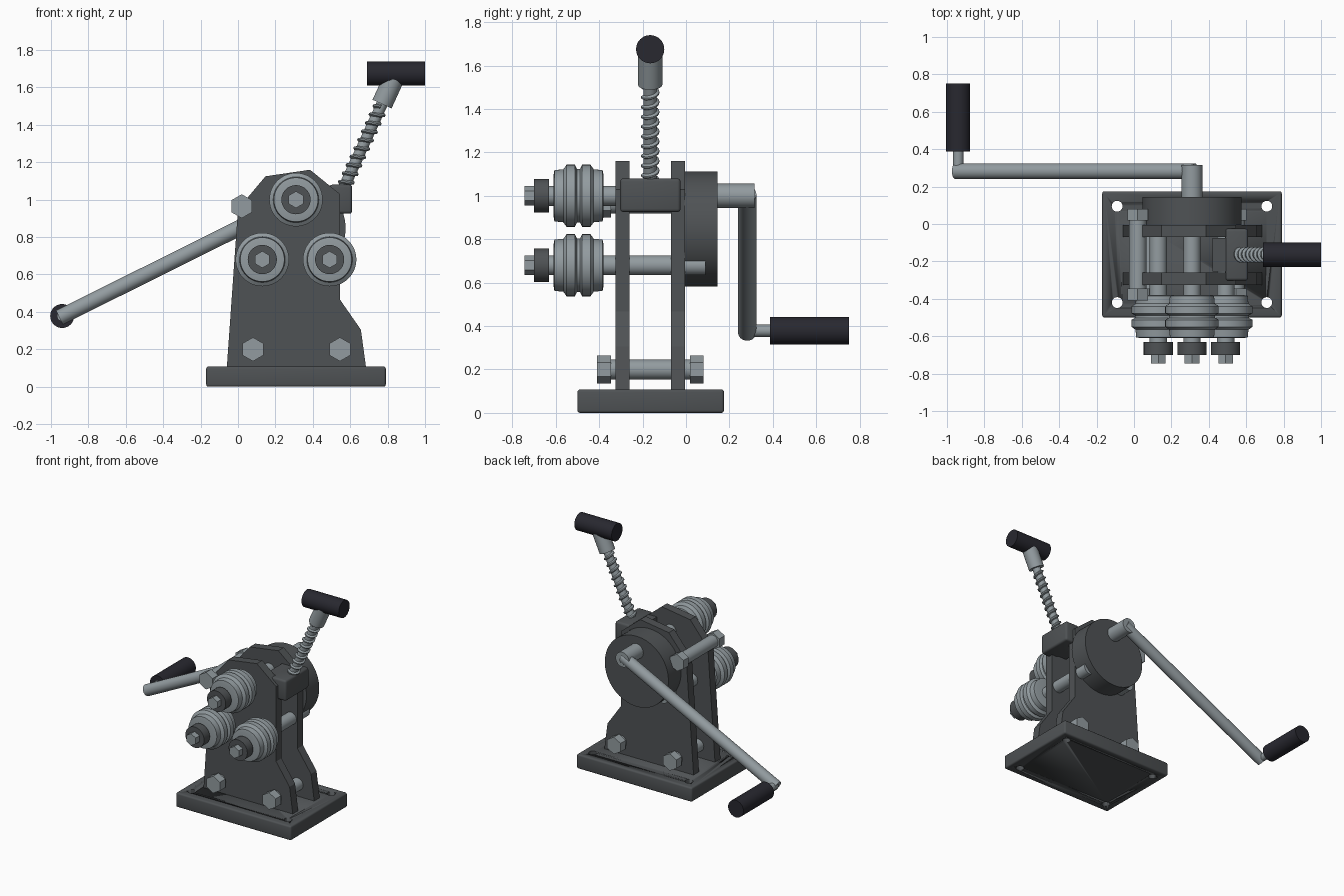
import bpy, bmesh, math
from mathutils import Vector

if "Cube" in bpy.data.objects:
    bpy.data.objects.remove(bpy.data.objects["Cube"])


def material(name, rgb):
    m = bpy.data.materials.new(name)
    m.diffuse_color = (*rgb, 1)
    m.use_nodes = True
    m.node_tree.nodes["Principled BSDF"].inputs["Base Color"].default_value = m.diffuse_color
    return m


DARK = material("dark_steel", (0.078, 0.085, 0.09))
SILVER = material("bare_steel", (0.29, 0.33, 0.35))
GRIP = material("black_rubber", (0.021, 0.021, 0.029))


def finish(name, bm, mat, smooth=True):
    bmesh.ops.recalc_face_normals(bm, faces=bm.faces)
    me = bpy.data.meshes.new(name)
    bm.to_mesh(me)
    bm.free()
    ob = bpy.data.objects.new(name, me)
    bpy.context.collection.objects.link(ob)
    me.materials.append(mat)
    if smooth:
        bpy.ops.object.select_all(action='DESELECT')
        ob.select_set(True)
        bpy.context.view_layer.objects.active = ob
        bpy.ops.object.shade_smooth_by_angle(angle=math.radians(30))
    return ob


def lathe(name, start, axis, profile, mat, sides=40, phase=0.0):
    """Solid of revolution: profile is (distance along axis, radius)."""
    start, axis = Vector(start), Vector(axis).normalized()
    ref = Vector((0, 0, 1)) if abs(axis.z) < 0.9 else Vector((0, 1, 0))
    u = (ref - axis * ref.dot(axis)).normalized()
    v = axis.cross(u)
    bm = bmesh.new()
    rings = []
    for d, r in profile:
        ring = []
        for i in range(sides):
            a = 2 * math.pi * i / sides + phase
            ring.append(bm.verts.new(start + axis * d + (u * math.cos(a) + v * math.sin(a)) * r))
        rings.append(ring)
    for a, b in zip(rings, rings[1:]):
        for i in range(sides):
            j = (i + 1) % sides
            bm.faces.new((a[i], a[j], b[j], b[i]))
    bm.faces.new(rings[0])
    bm.faces.new(rings[-1])
    return finish(name, bm, mat, sides > 8)


def rod(name, p, q, r, mat, sides=32):
    d = Vector(q) - Vector(p)
    return lathe(name, p, d, [(0, r), (d.length, r)], mat, sides)


def box(name, lo, hi, mat, bevel=0.0):
    bm = bmesh.new()
    bmesh.ops.create_cube(bm, size=1)
    for v in bm.verts:
        v.co = [(lo[k] + hi[k]) / 2 + v.co[k] * (hi[k] - lo[k]) for k in range(3)]
    if bevel:
        bmesh.ops.bevel(bm, geom=bm.edges[:], offset=bevel, segments=3,
                        profile=0.5, affect='EDGES')
    return finish(name, bm, mat)


# Base slab with four mounting holes
base = box("base", (-0.17, -0.5, 0), (0.79, 0.175, 0.108), DARK, 0.012)
for x in (-0.09, 0.71):
    for y in (-0.42, 0.095):
        cutter = rod("hole_cutter", (x, y, -0.1), (x, y, 0.3), 0.029, DARK, 24)
        cutter.hide_render = True
        cutter.hide_viewport = True
        mod = base.modifiers.new("hole", 'BOOLEAN')
        mod.operation = 'DIFFERENCE'
        mod.object = cutter

# Two upright side plates
OUTLINE = [(-0.06, 0.1), (0.685, 0.1), (0.657, 0.305), (0.545, 0.466),
           (0.545, 1.03), (0.385, 1.16), (0.147, 1.125), (0.0, 0.95)]
for name, y0, y1 in (("front_plate", -0.325, -0.26), ("back_plate", -0.07, -0.005)):
    bm = bmesh.new()
    face = bm.faces.new([bm.verts.new((x, y0, z)) for x, z in OUTLINE])
    ext = bmesh.ops.extrude_face_region(bm, geom=[face])
    for v in ext["geom"]:
        if isinstance(v, bmesh.types.BMVert):
            v.co.y = y1
    finish(name, bm, DARK, False)

# Tie bolts with a hex head at each end
for x, z in ((0.08, 0.2), (0.545, 0.2), (0.02, 0.965)):
    rod("tie_rod", (x, -0.36, z), (x, 0.04, z), 0.046, SILVER)
    for y0, y1 in ((-0.41, -0.345), (0.018, 0.08)):
        rod("bolt_head", (x, y0, z), (x, y1, z), 0.064, SILVER, 6)

# Grooved rollers on their shafts
ROLLER = [(0, 0.095), (0.004, 0.118), (0.045, 0.122), (0.06, 0.143), (0.098, 0.143),
          (0.108, 0.124), (0.122, 0.124), (0.132, 0.143), (0.17, 0.143),
          (0.185, 0.122), (0.226, 0.118), (0.23, 0.095)]
for x, z, end in ((0.31, 1.0, 0.05), (0.13, 0.68, 0.09), (0.49, 0.68, 0.09)):
    rod("roller_shaft", (x, -0.69, z), (x, end, z), 0.046, SILVER)
    lathe("roller", (x, -0.61, z), (0, 1, 0), ROLLER, SILVER, 48)
    rod("roller_nut", (x, -0.70, z), (x, -0.632, z), 0.078, DARK)
    rod("shaft_tip", (x, -0.745, z), (x, -0.68, z), 0.045, SILVER, 6)

# Gear housing drum and crank
rod("gear_housing", (0.31, -0.006, 0.847), (0.31, 0.145, 0.847), 0.265, DARK, 64)
rod("crank_shaft", (0.31, 0.1, 1.0), (0.31, 0.315, 1.0), 0.056, SILVER)
rod("crank_arm", (0.325, 0.282, 1.007), (-0.955, 0.282, 0.37), 0.042, SILVER)
rod("crank_pin", (-0.94, 0.28, 0.378), (-0.94, 0.42, 0.378), 0.028, SILVER)
rod("crank_grip", (-0.94, 0.387, 0.378), (-0.94, 0.75, 0.378), 0.064, GRIP)

# Sliding pressure block
box("slider_core", (0.42, -0.255, 0.93), (0.52, -0.075, 1.075), DARK)
box("slider_block", (0.487, -0.303, 0.925), (0.61, -0.025, 1.08), DARK, 0.015)

# Pressure screw with a helical thread, collar and cross handle
foot, top = Vector((0.55, -0.165, 1.03)), Vector((0.845, -0.165, 1.675))
axis = (top - foot).normalized()
rod("screw_core", foot, top, 0.03, SILVER)

u, v = Vector((0, 1, 0)), axis.cross(Vector((0, 1, 0)))
TURNS, STEPS, LENGTH = 9.5, 24, 0.47
PITCH = LENGTH / TURNS
bm = bmesh.new()
prev = None
for i in range(int(TURNS * STEPS) + 1):
    a = 2 * math.pi * i / STEPS
    out = u * math.cos(a) + v * math.sin(a)
    mid = foot + axis * (0.045 + PITCH * i / STEPS)
    ring = [bm.verts.new(mid + out * r + axis * h) for r, h in
            ((0.027, -0.013), (0.042, -0.004), (0.042, 0.004), (0.027, 0.013))]
    if prev:
        for k in range(4):
            n = (k + 1) % 4
            bm.faces.new((prev[k], prev[n], ring[n], ring[k]))
    else:
        bm.faces.new(ring)
    prev = ring
bm.faces.new(prev)
finish("screw_thread", bm, SILVER)

rod("handle_collar", top - axis * 0.18, top - axis * 0.015, 0.056, SILVER)
rod("cross_handle", (0.69, -0.165, 1.675), (1.0, -0.165, 1.675), 0.065, GRIP)
